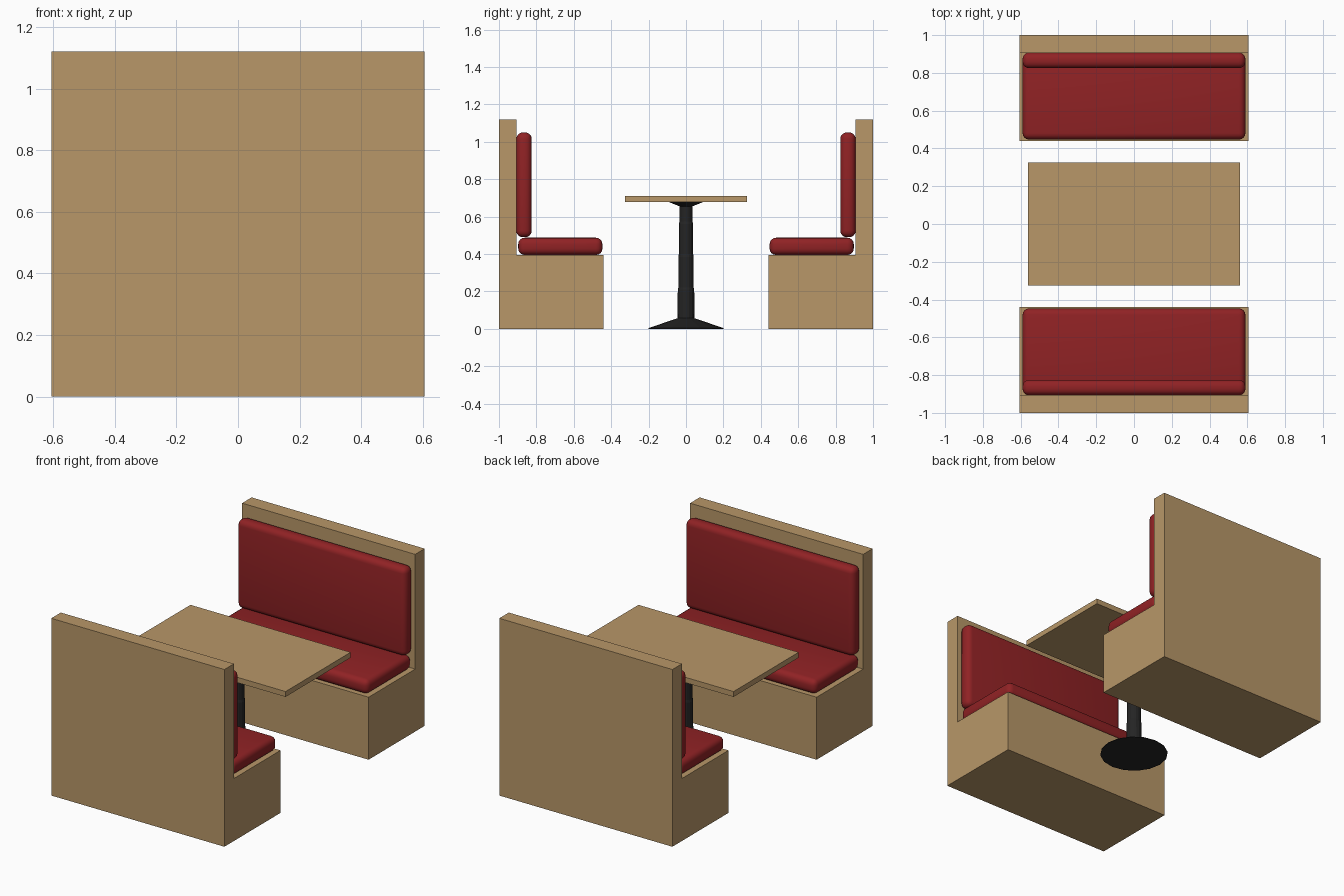
import bpy, bmesh, math

cube = bpy.data.objects.get("Cube")
if cube:
    bpy.data.objects.remove(cube, do_unlink=True)


def material(name, color):
    m = bpy.data.materials.new(name)
    m.use_nodes = True
    m.diffuse_color = (*color, 1)
    m.node_tree.nodes["Principled BSDF"].inputs["Base Color"].default_value = (*color, 1)
    return m


wood = material("light wood", (0.48, 0.31, 0.14))
red = material("red upholstery", (0.28, 0.016, 0.018))
black = material("black metal", (0.018, 0.018, 0.018))


def finish(bm, name, mat):
    bmesh.ops.recalc_face_normals(bm, faces=bm.faces)
    mesh = bpy.data.meshes.new(name)
    bm.to_mesh(mesh)
    bm.free()
    mesh.materials.append(mat)
    obj = bpy.data.objects.new(name, mesh)
    bpy.context.collection.objects.link(obj)
    return obj


def box(name, mat, x, y, z, bevel=0):
    """Box from (min, max) ranges, with optional rounded edges."""
    bm = bmesh.new()
    bmesh.ops.create_cube(bm, size=1)
    for v in bm.verts:
        for i, (lo, hi) in enumerate((x, y, z)):
            v.co[i] = hi if v.co[i] > 0 else lo
    if bevel:
        bmesh.ops.bevel(bm, geom=bm.edges[:], offset=bevel, segments=4,
                        profile=0.5, affect='EDGES')
        for f in bm.faces:
            f.smooth = True
    return finish(bm, name, mat)


def bench_frame(name, side):
    """L-shaped side profile pushed across the bench width."""
    profile = [(0.44, 0), (1, 0), (1, 1.12), (0.905, 1.12), (0.905, 0.395), (0.44, 0.395)]
    bm = bmesh.new()
    face = bm.faces.new([bm.verts.new((-0.605, side * y, z)) for y, z in profile])
    ext = bmesh.ops.extrude_face_region(bm, geom=[face])
    moved = [v for v in ext["geom"] if isinstance(v, bmesh.types.BMVert)]
    bmesh.ops.translate(bm, verts=moved, vec=(1.21, 0, 0))
    return finish(bm, name, wood)


# Two facing benches with cushions
for label, side in (("front", -1), ("rear", 1)):
    def span(a, b):
        return tuple(sorted((side * a, side * b)))
    bench_frame(label + "_bench_frame", side)
    box(label + "_seat_cushion", red, (-0.59, 0.59), span(0.447, 0.897), (0.395, 0.487), 0.034)
    box(label + "_back_cushion", red, (-0.59, 0.59), span(0.825, 0.907), (0.49, 1.05), 0.034)

# Table top
box("table_top", wood, (-0.56, 0.56), (-0.325, 0.325), (0.677, 0.711))

# Turned pedestal: flared foot, stepped column, top flange
rings = [(0.2, 0), (0.2, 0.004), (0.045, 0.057), (0.044, 0.21), (0.041, 0.22), (0.041, 0.385),
         (0.038, 0.4), (0.038, 0.56), (0.035, 0.575), (0.035, 0.655), (0.09, 0.677)]
SIDES = 16
bm = bmesh.new()
loops = [[bm.verts.new((r * math.cos(math.tau * i / SIDES), r * math.sin(math.tau * i / SIDES), z))
          for i in range(SIDES)] for r, z in rings]
for low, high in zip(loops, loops[1:]):
    for i in range(SIDES):
        j = (i + 1) % SIDES
        bm.faces.new((low[i], low[j], high[j], high[i]))
bm.faces.new(loops[0])
bm.faces.new(loops[-1])
finish(bm, "table_pedestal", black)
